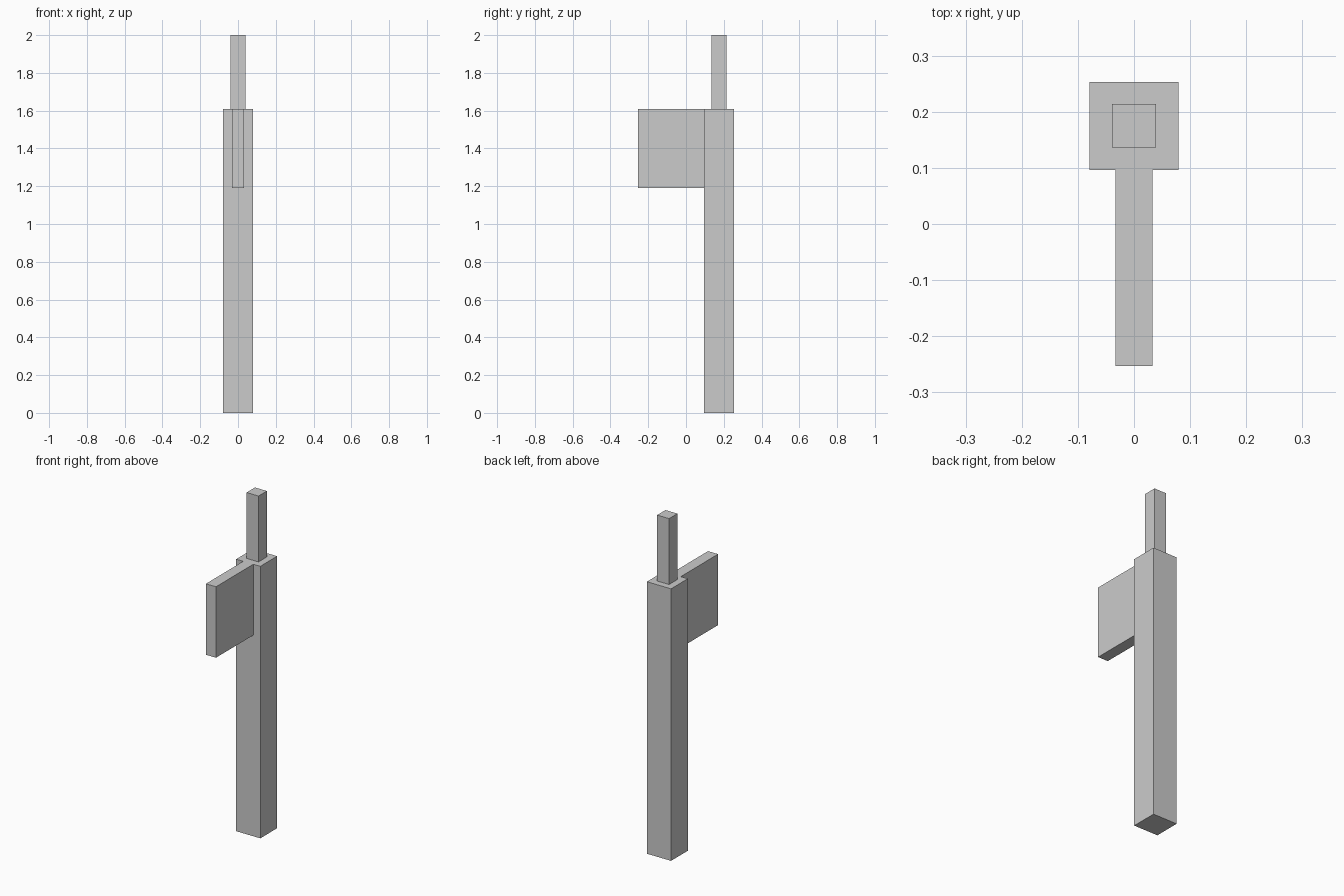
import bpy

if "Cube" in bpy.data.objects:
    bpy.data.objects.remove(bpy.data.objects["Cube"])


def box(name, x, y, z):
    """Add a box spanning the given (min, max) ranges."""
    spans = (x, y, z)
    bpy.ops.mesh.primitive_cube_add(size=1, location=[(a + b) / 2 for a, b in spans])
    obj = bpy.context.object
    obj.name = name
    obj.scale = [b - a for a, b in spans]
    bpy.ops.object.transform_apply(location=False, rotation=False, scale=True)
    return obj


# Tall square handle
box("handle", (-0.079, 0.079), (0.096, 0.253), (0, 1.61))
# Thinner square tip standing on the handle
box("top_spike", (-0.039, 0.039), (0.136, 0.214), (1.61, 2.0))
# Flat blade on the front, flush with the handle top
box("blade", (-0.033, 0.033), (-0.253, 0.096), (1.19, 1.61))
